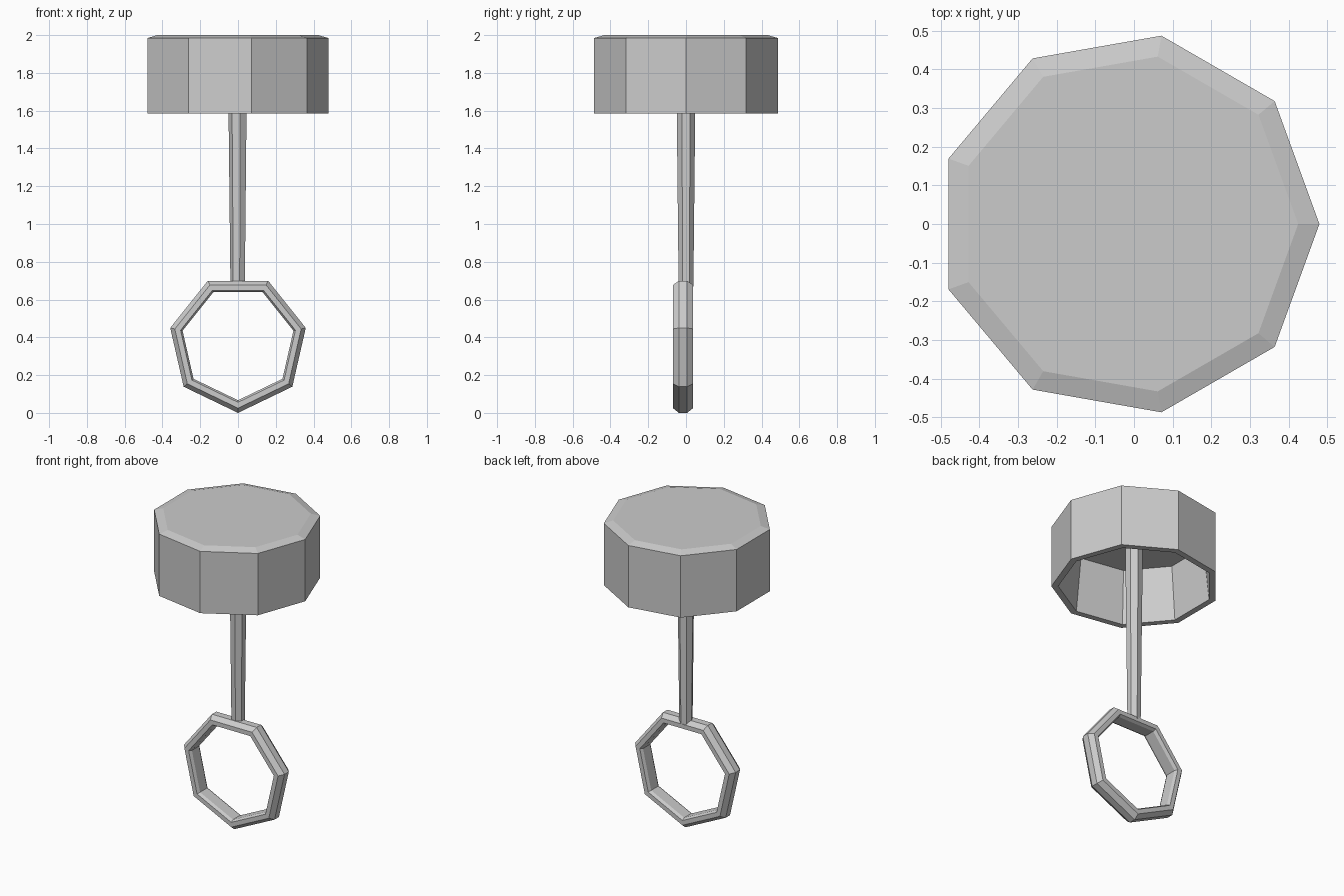
import bpy, bmesh
from math import cos, sin, pi

if "Cube" in bpy.data.objects:
    bpy.data.objects.remove(bpy.data.objects["Cube"])


def loft(name, loops, cap=False, cyclic=False):
    """Skin a series of equal-length vertex loops with flat quads."""
    bm = bmesh.new()
    rows = [[bm.verts.new(p) for p in loop] for loop in loops]
    pairs = list(zip(rows, rows[1:]))
    if cyclic:
        pairs.append((rows[-1], rows[0]))
    for a, b in pairs:
        n = len(a)
        for i in range(n):
            j = (i + 1) % n
            bm.faces.new((a[i], a[j], b[j], b[i]))
    if cap:
        bm.faces.new(rows[0])
        bm.faces.new(rows[-1])
    bmesh.ops.recalc_face_normals(bm, faces=bm.faces)
    mesh = bpy.data.meshes.new(name)
    bm.to_mesh(mesh)
    bm.free()
    obj = bpy.data.objects.new(name, mesh)
    bpy.context.collection.objects.link(obj)
    return obj


def polygon(r, z, sides, cx=0.0, start=0.0):
    return [(cx + r * cos(start + 2 * pi * i / sides),
             r * sin(start + 2 * pi * i / sides), z) for i in range(sides)]


# Hollow nine-sided head: ceiling, inner wall, rim, outer wall, bevelled top
head_profile = [(0.42, 1.93), (0.455, 1.585), (0.495, 1.585),
                (0.495, 1.984), (0.44, 2.0)]
loft("piston_head", [polygon(r, z, 9, -0.015) for r, z in head_profile], cap=True)

# Tapered seven-sided rod, running up into the head
loft("connecting_rod", [polygon(0.04, 0.67, 7, 0, pi),
                        polygon(0.05, 1.585, 7, 0, pi),
                        polygon(0.053, 1.94, 7, 0, pi)], cap=True)

# Seven-sided ring standing upright, point down, with a bevelled section
section = [(0.368, -0.022), (0.368, 0.022), (0.343, 0.053), (0.312, 0.053),
           (0.301, 0.035), (0.301, -0.035), (0.312, -0.053), (0.343, -0.053)]
ring_loops = []
for k in range(7):
    a = -pi / 2 + 2 * pi * k / 7
    ring_loops.append([(r * cos(a), -0.016 + y, 0.368 + r * sin(a)) for r, y in section])
loft("rod_ring", ring_loops, cyclic=True)
